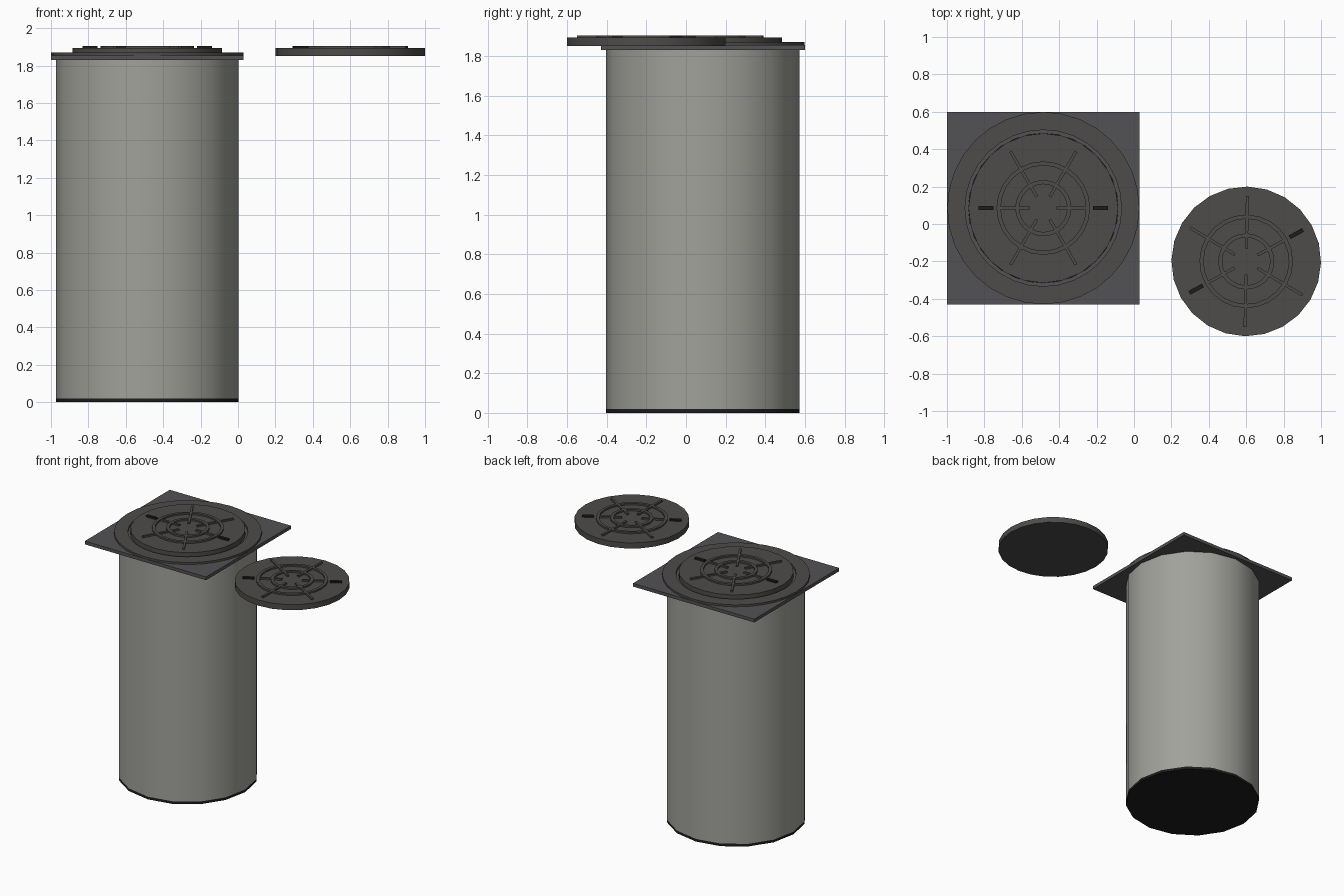
import bpy, bmesh
from math import sin, cos, pi, radians

if "Cube" in bpy.data.objects:
    bpy.data.objects.remove(bpy.data.objects["Cube"])

CX, CY = -0.485, 0.085      # shaft centre


def material(name, c):
    m = bpy.data.materials.new(name)
    m.diffuse_color = (*c, 1)
    m.use_nodes = True
    m.node_tree.nodes["Principled BSDF"].inputs["Base Color"].default_value = m.diffuse_color
    return m


IRON = material("iron", (0.075, 0.072, 0.068))
PLATE = material("plate", (0.085, 0.085, 0.09))
DARK = material("dark", (0.012, 0.012, 0.012))
GREY = material("concrete", (0.36, 0.36, 0.33))


def finish(bm, name, mat, loc, rot=0, smooth=True):
    bmesh.ops.recalc_face_normals(bm, faces=bm.faces)
    me = bpy.data.meshes.new(name)
    bm.to_mesh(me)
    bm.free()
    ob = bpy.data.objects.new(name, me)
    bpy.context.collection.objects.link(ob)
    me.materials.append(mat)
    ob.location, ob.rotation_euler.z = loc, rot
    if smooth:
        bpy.context.view_layer.objects.active = ob
        ob.select_set(True)
        bpy.ops.object.shade_smooth_by_angle(angle=radians(35))
        ob.select_set(False)
    return ob


def lathe(bm, profile, n, closed=True, square=None):
    """Sweep an (r, z) profile; radius equal to `square` is pushed out to a square."""
    rows = []
    for i in range(n):
        a = 2 * pi * i / n
        row = []
        for r, z in profile:
            k = 1 / max(abs(cos(a)), abs(sin(a))) if r == square else 1
            row.append(bm.verts.new((r * k * cos(a), r * k * sin(a), z)))
        rows.append(row)
    m = len(profile)
    for i in range(n):
        p, q = rows[i], rows[(i + 1) % n]
        for j in range(m if closed else m - 1):
            k = (j + 1) % m
            bm.faces.new((p[j], q[j], q[k], p[k]))
    return rows


def bar(bm, r0, r1, w, z0, z1, a):
    """Radial block from r0 to r1 at angle a."""
    vs = [bm.verts.new((r * cos(a) - t * sin(a), r * sin(a) + t * cos(a), z))
          for z in (z0, z1) for r, t in ((r0, -w), (r1, -w), (r1, w), (r0, w))]
    for f in ((0, 1, 2, 3), (4, 5, 6, 7), (0, 1, 5, 4), (1, 2, 6, 5), (2, 3, 7, 6), (3, 0, 4, 7)):
        bm.faces.new([vs[i] for i in f])


def cover(prefix, loc, rot):
    # round cover body
    bm = bmesh.new()
    rows = lathe(bm, [(0.40, 1.85), (0.40, 1.893)], 24, closed=False)
    for j in (0, 1):
        bm.faces.new([r[j] for r in rows])
    finish(bm, prefix + "_body", IRON, loc, rot)
    # raised rings and spokes
    bm = bmesh.new()
    for r0, r1 in ((0.128, 0.150), (0.228, 0.250)):
        lathe(bm, [(r0, 1.89), (r1, 1.89), (r1, 1.905), (r0, 1.905)], 24)
    for i in range(6):
        a = i * pi / 3
        bar(bm, 0.07, 0.13, 0.008, 1.89, 1.905, a)
        bar(bm, 0.148, 0.23, 0.008, 1.89, 1.905, a)
        if i % 3:
            bar(bm, 0.248, 0.35, 0.008, 1.89, 1.905, a)
    finish(bm, prefix + "_ribs", IRON, loc, rot, False)
    # two dark lifting slots
    bm = bmesh.new()
    for a in (0, pi):
        bar(bm, 0.265, 0.347, 0.011, 1.885, 1.905, a)
    finish(bm, prefix + "_lift_slots", DARK, loc, rot, False)


here = (CX, CY, 0)

# shaft wall
bm = bmesh.new()
lathe(bm, [(0.488, 0.02), (0.488, 1.83)], 16, closed=False)
finish(bm, "shaft_wall", GREY, here)

# dark floor
bm = bmesh.new()
rows = lathe(bm, [(0.488, 0.0), (0.488, 0.02)], 16, closed=False)
for j in (0, 1):
    bm.faces.new([r[j] for r in rows])
finish(bm, "shaft_floor", DARK, here)

# square plate with round opening
bm = bmesh.new()
lathe(bm, [(0.40, 1.83), (0.515, 1.83), (0.515, 1.855), (0.40, 1.855)], 32, square=0.515)
finish(bm, "square_plate", PLATE, here, 0, False)

# round seat ring
bm = bmesh.new()
lathe(bm, [(0.418, 1.85), (0.514, 1.85), (0.514, 1.87), (0.418, 1.87)], 32)
finish(bm, "seat_ring", IRON, here)

cover("fitted_cover", here, 0)
cover("loose_cover", (0.6, -0.2, 0), radians(29))
